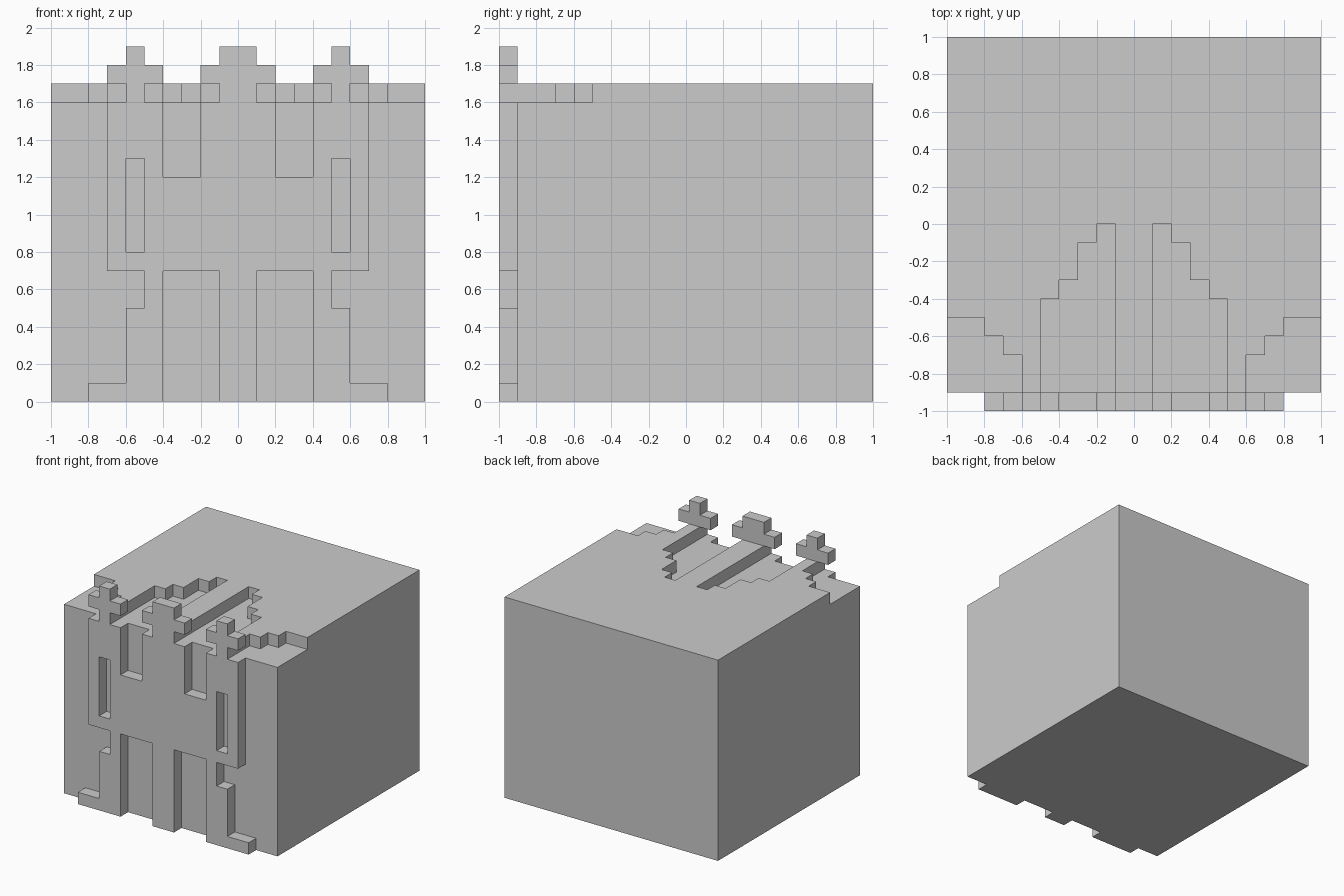
import bpy, bmesh
from mathutils import Vector

if "Cube" in bpy.data.objects:
    bpy.data.objects.remove(bpy.data.objects["Cube"])


def mirrored(pts):
    return [(-a, b) for a, b in reversed(pts)]


def prisms(name, profiles, lo, hi, axis):
    """Extrude flat outlines along 'y' (points are x, z) or 'z' (points are x, y)."""
    bm = bmesh.new()
    for pts in profiles:
        if axis == 'y':
            verts = [bm.verts.new((a, lo, b)) for a, b in pts]
            step = Vector((0, hi - lo, 0))
        else:
            verts = [bm.verts.new((a, b, lo)) for a, b in pts]
            step = Vector((0, 0, hi - lo))
        face = bm.faces.new(verts)
        ext = bmesh.ops.extrude_face_region(bm, geom=[face], use_keep_orig=True)
        moved = [g for g in ext['geom'] if isinstance(g, bmesh.types.BMVert)]
        bmesh.ops.translate(bm, verts=moved, vec=step)
    bmesh.ops.recalc_face_normals(bm, faces=bm.faces[:])
    mesh = bpy.data.meshes.new(name)
    bm.to_mesh(mesh)
    bm.free()
    ob = bpy.data.objects.new(name, mesh)
    bpy.context.collection.objects.link(ob)
    return ob


def carve(target, cutter):
    mod = target.modifiers.new("carve", 'BOOLEAN')
    mod.operation = 'DIFFERENCE'
    mod.solver = 'EXACT'
    mod.object = cutter
    cutter.hide_render = True
    bpy.context.view_layer.objects.active = target
    bpy.ops.object.modifier_apply(modifier=mod.name)
    bpy.data.objects.remove(cutter)


# Main block with stepped recesses sunk into its top
block = prisms("main_block", [[(-1, -.9), (1, -.9), (1, 1), (-1, 1)]], 0, 1.7, 'z')
outer = [(.6, -1.1), (1.1, -1.1), (1.1, -.5), (.8, -.5), (.8, -.6),
         (.7, -.6), (.7, -.7), (.6, -.7)]
inner = [(.1, -1.1), (.5, -1.1), (.5, -.4), (.4, -.4), (.4, -.3),
         (.3, -.3), (.3, -.1), (.2, -.1), (.2, 0), (.1, 0)]
recesses = prisms("top_recess_cutter",
                  [outer, inner, mirrored(outer), mirrored(inner)], 1.6, 1.8, 'z')
carve(block, recesses)

# Raised front relief: feet, body and three stepped tips, right half mirrored
half = [(.1, 0), (.1, .7), (.4, .7), (.4, 0), (.8, 0), (.8, .1), (.6, .1),
        (.6, .5), (.5, .5), (.5, .7), (.7, .7), (.7, 1.6), (.6, 1.6),
        (.6, 1.7), (.7, 1.7), (.7, 1.8), (.6, 1.8), (.6, 1.9), (.5, 1.9),
        (.5, 1.8), (.4, 1.8), (.4, 1.7), (.5, 1.7), (.5, 1.6), (.4, 1.6),
        (.4, 1.2), (.2, 1.2), (.2, 1.6), (.1, 1.6), (.1, 1.7), (.2, 1.7),
        (.2, 1.8), (.1, 1.8), (.1, 1.9)]
relief = prisms("front_relief", [half + mirrored(half)], -1, -.9, 'y')

# Tall slots through the relief
slot = [(.5, .8), (.6, .8), (.6, 1.3), (.5, 1.3)]
carve(relief, prisms("slot_cutter", [slot, mirrored(slot)], -1.1, -.8, 'y'))
